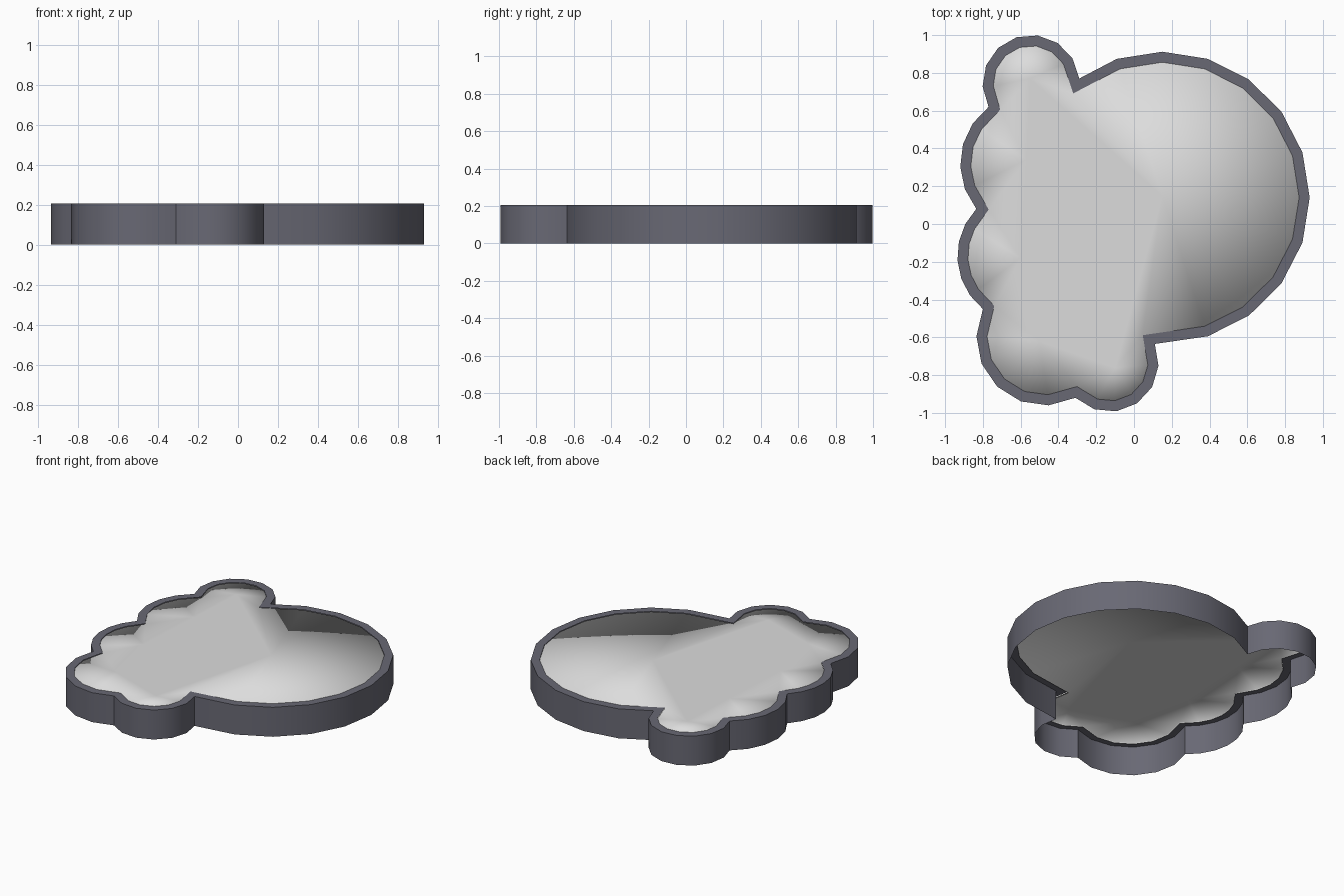
import bpy, bmesh, math
from mathutils import Vector
from mathutils.geometry import intersect_line_line_2d

if "Cube" in bpy.data.objects:
    bpy.data.objects.remove(bpy.data.objects["Cube"])

HEIGHT, RIM = 0.205, 0.055


def material(name, rgb):
    m = bpy.data.materials.new(name)
    m.diffuse_color = (*rgb, 1)
    m.use_nodes = True
    m.node_tree.nodes["Principled BSDF"].inputs["Base Color"].default_value = m.diffuse_color
    return m


dark = material("slate grey", (0.14, 0.14, 0.175))
light = material("pale grey", (0.72, 0.72, 0.72))


def arc(a, b, c, n):
    """Points on the circle from a through b to c, counter-clockwise."""
    d = 2 * (a[0] * (b[1] - c[1]) + b[0] * (c[1] - a[1]) + c[0] * (a[1] - b[1]))
    sa, sb, sc = (p[0] ** 2 + p[1] ** 2 for p in (a, b, c))
    ox = (sa * (b[1] - c[1]) + sb * (c[1] - a[1]) + sc * (a[1] - b[1])) / d
    oy = (sa * (c[0] - b[0]) + sb * (a[0] - c[0]) + sc * (b[0] - a[0])) / d
    r = math.hypot(a[0] - ox, a[1] - oy)
    t0 = math.atan2(a[1] - oy, a[0] - ox)
    span = (math.atan2(c[1] - oy, c[0] - ox) - t0) % (2 * math.pi)
    return [Vector((ox + r * math.cos(t0 + span * i / n),
                    oy + r * math.sin(t0 + span * i / n))) for i in range(n)]


# Outline: one large round lobe, then five small lobes, counter-clockwise
big = [Vector((0.11, -0.635))]
for k in range(-4, 7):
    t = math.radians(18 * k)
    big.append(Vector((0.15 + 0.78 * math.cos(t), 0.14 + 0.772 * math.sin(t))))
small = [((-0.29, 0.77), (-0.56, 1.0), (-0.77, 0.62), 8),
         ((-0.77, 0.62), (-0.92, 0.32), (-0.835, 0.08), 5),
         ((-0.835, 0.08), (-0.935, -0.18), (-0.80, -0.45), 6),
         ((-0.80, -0.45), (-0.69, -0.89), (-0.31, -0.92), 6),
         ((-0.31, -0.92), (-0.01, -0.965), (0.11, -0.635), 6)]
lobes = [big] + [arc(*s) for s in small]
centres = [(0.15, 0.15), (-0.55, 0.77), (-0.57, 0.34),
           (-0.60, -0.18), (-0.50, -0.62), (-0.10, -0.76)]
outline = [p for lobe in lobes for p in lobe]
N = len(outline)


def inset(points, d):
    """Mitred inward offset of a counter-clockwise outline."""
    out = []
    for i, p in enumerate(points):
        e1 = (p - points[i - 1]).normalized()
        e2 = (points[(i + 1) % len(points)] - p).normalized()
        n1, n2 = Vector((-e1.y, e1.x)), Vector((-e2.y, e2.x))
        out.append(p + (n1 + n2) * d / (1 + n1.dot(n2)))
    return out


inner = inset(outline, RIM)


def ring(bm, points, z):
    return [bm.verts.new((p[0], p[1], z)) for p in points]


def bridge(bm, low, high):
    for i in range(len(low)):
        j = (i + 1) % len(low)
        bm.faces.new((low[i], low[j], high[j], high[i]))


def finish(bm, name, mat):
    me = bpy.data.meshes.new(name)
    bm.to_mesh(me)
    bm.free()
    me.materials.append(mat)
    ob = bpy.data.objects.new(name, me)
    bpy.context.collection.objects.link(ob)
    return ob


# Outer wall, open underneath, with a flat rim on top
bm = bmesh.new()
foot, top = ring(bm, outline, 0), ring(bm, outline, HEIGHT)
bridge(bm, foot, top)
bridge(bm, top, ring(bm, inner, HEIGHT))
wall = finish(bm, "outer_wall", dark)
bpy.context.view_layer.objects.active = wall
wall.select_set(True)
bpy.ops.object.shade_smooth_by_angle(angle=math.radians(45))

# Pale top panel: a fan in each lobe, a flat middle and a tiny soft skirt
bm = bmesh.new()
edge = ring(bm, inner, HEIGHT - 0.003)
bridge(bm, ring(bm, inner, HEIGHT - 0.011), edge)
hubs = ring(bm, centres, HEIGHT - 0.003)
start = 0
for k, lobe in enumerate(lobes):
    for i in range(start, start + len(lobe)):
        bm.faces.new((hubs[k], edge[i], edge[(i + 1) % N]))
    start += len(lobe)
    bm.faces.new((edge[start % N], hubs[(k + 1) % len(hubs)], hubs[k]))
bm.faces.new(hubs)
for f in bm.faces:
    f.smooth = True
finish(bm, "top_panel", light)
